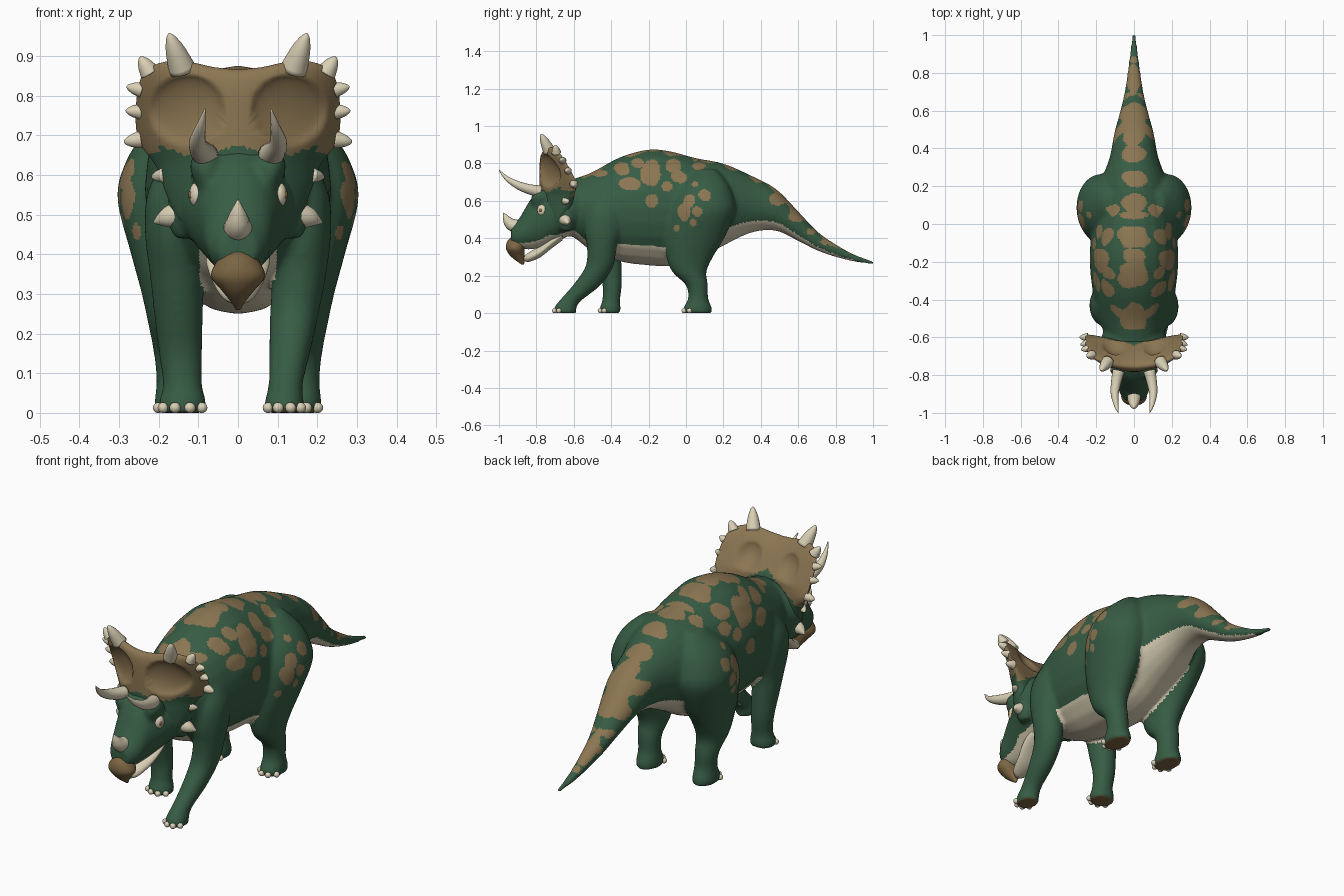
import bpy, bmesh, math
from mathutils import Vector, noise

if "Cube" in bpy.data.objects:
    bpy.data.objects.remove(bpy.data.objects["Cube"])


def material(name, rgb):
    m = bpy.data.materials.new(name)
    m.diffuse_color = (*rgb, 1)
    m.use_nodes = True
    m.node_tree.nodes["Principled BSDF"].inputs["Base Color"].default_value = m.diffuse_color
    return m


GREEN = material("skin_green", (0.038, 0.108, 0.058))
BROWN = material("patch_brown", (0.262, 0.182, 0.085))
CREAM = material("ivory", (0.70, 0.63, 0.46))
DARK = material("beak_brown", (0.20, 0.13, 0.055))


def add_object(name, bm, *mats):
    bmesh.ops.recalc_face_normals(bm, faces=bm.faces)
    me = bpy.data.meshes.new(name)
    bm.to_mesh(me)
    bm.free()
    for m in mats:
        me.materials.append(m)
    me.shade_smooth()
    ob = bpy.data.objects.new(name, me)
    bpy.context.collection.objects.link(ob)
    return ob


def spline(rows, steps=5):
    """Smooth the rows of numbers with a Catmull-Rom curve."""
    out = []
    for i in range(len(rows) - 1):
        p0, p1, p2 = rows[max(i - 1, 0)], rows[i], rows[i + 1]
        p3 = rows[min(i + 2, len(rows) - 1)]
        for k in range(steps):
            t = k / steps
            out.append([0.5 * (2*b + (c-a)*t + (2*a-5*b+4*c-d)*t*t + (3*b-a-3*c+d)*t**3)
                        for a, b, c, d in zip(p0, p1, p2, p3)])
    return out + [list(rows[-1])]


def loft(bm, sections, n=24):
    """Skin closed rings, each given as centre and two half axes."""
    rings = []
    for c, u, v in sections:
        rings.append([bm.verts.new(c + u * math.cos(2*math.pi*k/n) + v * math.sin(2*math.pi*k/n))
                      for k in range(n)])
    for a, b in zip(rings, rings[1:]):
        for k in range(n):
            bm.faces.new((a[k], a[(k+1) % n], b[(k+1) % n], b[k]))
    bm.faces.new(rings[0])
    bm.faces.new(rings[-1][::-1])


def loft_y(bm, rows):          # rows: y, z low, z high, half width
    loft(bm, [(Vector((0, y, (a+b)/2)), Vector((w, 0, 0)), Vector((0, 0, (b-a)/2)))
              for y, a, b, w in spline(rows)])


def loft_z(bm, rows):          # rows: x, y, z, half width, half depth
    loft(bm, [(Vector((x, y, z)), Vector((rx, 0, 0)), Vector((0, ry, 0)))
              for x, y, z, rx, ry in spline(rows)])


def horn(name, rows):          # rows: x, y, z, radius
    pts = spline(rows, 4)
    secs = []
    for i, p in enumerate(pts):
        t = Vector(pts[min(i+1, len(pts)-1)][:3]) - Vector(pts[max(i-1, 0)][:3])
        u = t.cross(Vector((0.3, 0.2, 1)) if abs(t.z) < t.length*0.7 else Vector((0, 1, 0))).normalized()
        secs.append((Vector(p[:3]), u * p[3], t.normalized().cross(u) * p[3]))
    bm = bmesh.new()
    loft(bm, secs, 16)
    add_object(name, bm, CREAM)


def ball(name, centre, size, mat):
    bm = bmesh.new()
    bmesh.ops.create_uvsphere(bm, u_segments=16, v_segments=10, radius=1)
    for v in bm.verts:
        v.co = Vector(a*b + c for a, b, c in zip(v.co, size, centre))
    add_object(name, bm, mat)


# Body, head and legs, fused into one skin
TORSO = [(-.66, .44, .70, .12), (-.58, .39, .725, .155), (-.5, .33, .755, .19), (-.35, .275, .835, .22),
         (-.2, .255, .875, .235), (-.08, .25, .865, .23), (.05, .28, .83, .22), (.2, .36, .80, .185),
         (.35, .43, .735, .13), (.48, .44, .665, .105), (.6, .385, .545, .073), (.7, .335, .44, .05),
         (.8, .30, .37, .035), (.9, .275, .315, .023), (1.01, .258, .276, .01)]
HEAD = [(-.54, .43, .70, .15), (-.63, .41, .71, .18), (-.70, .375, .70, .15), (-.77, .35, .665, .118),
        (-.83, .34, .61, .095), (-.89, .345, .51, .078), (-.935, .365, .46, .05)]
HIND = [(.13, .11, .77, .03, .05), (.15, .10, .70, .09, .12), (.165, .092, .63, .12, .16),
        (.175, .085, .54, .13, .178), (.17, .045, .4, .10, .16), (.165, .02, .3, .078, .125),
        (.16, .018, .22, .066, .092), (.158, .058, .15, .055, .06), (.155, .065, .08, .051, .054),
        (.155, .062, .03, .056, .076), (.155, .062, 0, .056, .076)]
FORE_AHEAD = [(.15, -.42, .64, .04, .06), (.155, -.43, .55, .075, .105), (.158, -.44, .45, .077, .105),
              (.155, -.45, .35, .068, .08), (.142, -.463, .25, .062, .075), (.13, -.53, .15, .052, .075),
              (.12, -.615, .07, .044, .06), (.117, -.645, .03, .05, .06), (.117, -.645, 0, .05, .06)]
FORE_BACK = [(-.15, -.42, .64, .04, .06), (-.155, -.43, .55, .075, .105), (-.158, -.43, .45, .077, .105),
             (-.155, -.425, .35, .068, .08), (-.15, -.41, .25, .062, .066), (-.145, -.395, .15, .055, .052),
             (-.14, -.40, .07, .05, .048), (-.14, -.405, .03, .06, .056), (-.14, -.405, 0, .06, .056)]
bm = bmesh.new()
loft_y(bm, TORSO)
loft_y(bm, HEAD)
for leg in (HIND, [(-r[0], *r[1:]) for r in HIND], FORE_AHEAD, FORE_BACK):
    loft_z(bm, leg)
    fx, fy, _, rx, ry = leg[-1]
    for a in (-0.95, -0.32, 0.32, 0.95):
        ball("toenail", (fx + rx*math.sin(a), fy - ry*math.cos(a), .013), (.014, .014, .0135), CREAM)
for s in (1, -1):              # brow and cheek swellings
    loft_z(bm, [(s*.075, -.77, .57, .03, .05), (s*.082, -.775, .62, .04, .055), (s*.085, -.775, .66, .025, .03)])
    loft_z(bm, [(s*.14, -.64, .44, .02, .03), (s*.145, -.64, .49, .035, .04), (s*.14, -.64, .56, .03, .04)])
skin = add_object("body_skin", bm)
mod = skin.modifiers.new("fuse", 'REMESH')
mod.mode, mod.voxel_size = 'VOXEL', 0.0085
mod = skin.modifiers.new("soften", 'SMOOTH')
mod.factor, mod.iterations = 0.5, 16
fused = bpy.data.meshes.new_from_object(skin.evaluated_get(bpy.context.evaluated_depsgraph_get()))
skin.modifiers.clear()
skin.data = fused
fused.materials.clear()
for m in (GREEN, BROWN, CREAM, DARK):
    fused.materials.append(m)
stretch = 0.5 / (max(v.co.y for v in fused.vertices) - 0.5)
for v in fused.vertices:       # keep the tail tip at full length
    if v.co.y > 0.5:
        v.co.y = 0.5 + (v.co.y - 0.5) * stretch
fused.shade_smooth()

# Skin colours: pale belly, brown patches, dark soles
SIDE = [(-.34, .77, .045, .035), (-.30, .69, .055, .035), (-.19, .75, .06, .065), (-.18, .60, .032, .035),
        (-.07, .79, .045, .035), (-.04, .725, .04, .03), (-.1, .68, .028, .028), (.07, .785, .035, .02),
        (-.26, .80, .035, .03), (-.47, .75, .05, .02)]
THIGH = [(.02, .605, .035, .04), (.10, .63, .033, .032), (-.01, .53, .035, .048), (.06, .545, .028, .03),
         (-.05, .455, .02, .022), (.04, .485, .02, .02), (.05, .69, .018, .015)]
TAIL = [(.49, .61, .06, .035), (.59, .515, .04, .03), (.67, .435, .025, .018), (.74, .38, .02, .015)]
SPINE = [(-.49, .08, .075), (-.27, .085, .08), (-.17, .06, .04), (-.07, .095, .055), (.05, .07, .022),
         (.11, .065, .055), (.24, .065, .045), (.37, .065, .045), (.53, .07, .11), (.76, .035, .08),
         (.87, .02, .02)]
PROFILE = spline(TORSO, 8)


def inside(a, b, spots, wobble):
    return any(((a-p)/rp)**2 + ((b-q)/rq)**2 < 1 + wobble for p, q, rp, rq in spots)


for f in fused.polygons:
    x, y, z = f.center
    n, w = f.normal, noise.noise(f.center * 15) * 0.6
    _, lo, hi, hw = min(PROFILE, key=lambda r: abs(r[0] - y))
    low = (z - (lo+hi)/2) / ((hi-lo)/2)
    on_torso = (x/hw)**2 + low**2 < 1.12 and (y > -.42 or abs(x) < .095)
    if z < .03 and n.z < -.7:
        f.material_index = 3
    elif -.6 < y < .9 and on_torso and low < (-.66 if y < .1 else -.6) and n.z < .1:
        f.material_index = 2
    elif y < -.55 and z < .45 and abs(x) < .1 and n.z < -.6:
        f.material_index = 2
    elif y > -.56 and (inside(y, z, SIDE, w) or inside(y, z, TAIL, w)
                       or abs(x) > .2 and inside(y, z, THIGH, w)
                       or n.z > .3 and inside(y, x, [(p, 0, l, h) for p, h, l in SPINE], w)):
        f.material_index = 1

# Frill: dished shield swept back at the sides, wedge-thick towards the neck
half = spline([(0, .866), (.06, .872), (.13, .886), (.2, .882), (.245, .845), (.258, .76), (.25, .685),
               (.205, .62), (.18, .55), (.14, .48), (.07, .46), (0, .455)], 4)
outline = half + [(-x, z) for x, z in half[-2:0:-1]]
CZ, STEPS = 0.70, 28


def frill_y(x, z):
    return -.778 + (x/.25)**2 * min(.19, .16 + (.69 - z)*.5)


bm = bmesh.new()
rim = None
for back in (0, 1):
    prev = None
    for i in range(STEPS, 0, -1):
        r = math.sin(i / STEPS * math.pi/2)
        if i == STEPS and rim:
            prev = rim
            continue
        ring = []
        for ox, oz in outline:
            x, z = ox*r, CZ + (oz - CZ)*r
            round_off = math.sqrt(max(0, 1 - r**6))
            d = ((abs(x) - .128)/.094)**2 + ((z - .765)/.088)**2
            dish = max(0, 1 - d)**.6 * .036
            if back:
                d = ((abs(x) - .11)/.06)**2 + ((z - .775)/.06)**2
                dish = max(0, 1 - d) * .025
                wedge = min(.1, max(0, .87 - z) * .65) * max(0, 1 - (x/.25)**2)
                offset = (.03 + wedge) * round_off - dish
            else:
                offset = dish - .03 * round_off
            ring.append(bm.verts.new((x, frill_y(x, z) + .025 + offset, z)))
        if prev:
            for k in range(len(ring)):
                j = (k+1) % len(ring)
                bm.faces.new((prev[k], prev[j], ring[j], ring[k]))
        else:
            rim = ring
        prev = ring
    bm.faces.new(prev)
frill = add_object("neck_frill", bm, GREEN, BROWN)
for f in frill.data.polygons:
    x, y, z = f.center
    edge = .66 + .012*math.cos(x*30) * (abs(x) < .2)
    if f.normal.y > .2:
        edge = .745 - abs(x)*.6
    f.material_index = int(z > edge)

# Frill studs, brow horns, eyes: mirrored pairs
STUDS = [((.14, .865), (.174, -.775, .957), .035), ((.222, .858), (.247, -.70, .898), .026),
         ((.245, .815), (.281, -.665, .823), .02), ((.248, .76), (.283, -.64, .762), .02),
         ((.245, .69), (.288, -.60, .683), .023), ((.185, .60), (.217, -.625, .595), .02)]
for s in (1, -1):
    for (x, z), tip, r in STUDS:
        a, b = Vector((s*x, frill_y(x, z) + .025, z)), Vector((s*tip[0], tip[1], tip[2]))
        m = a.lerp(b, .55)
        horn("frill_stud", [(*a, r), (*m, r*.7), (*a.lerp(b, .88), r*.35), (*b, .002)])
    horn("cheek_spike", [(s*.15, -.645, .50, .034), (s*.182, -.64, .492, .025), (s*.212, -.63, .48, .003)])
    horn("brow_horn", [(s*.082, -.78, .65, .032), (s*.095, -.84, .663, .027), (s*.102, -.90, .685, .021),
                       (s*.094, -.96, .722, .012), (s*.083, -1.0, .766, .002)])
    ball("eye", (s*.104, -.768, .55), (.02, .028, .032), CREAM)
    ball("pupil", (s*.116, -.776, .55), (.010, .011, .012), DARK)

# Nose horn, beak and lower jaw
horn("nose_horn", [(0, -.89, .458, .038), (0, -.935, .475, .033), (0, -.96, .505, .02), (0, -.975, .537, .002)])
bm = bmesh.new()
loft_z(bm, [(0, -.895, .415, .025, .03), (0, -.905, .385, .052, .05), (0, -.912, .345, .068, .05),
            (0, -.903, .31, .042, .04), (0, -.888, .283, .02, .024), (0, -.872, .26, .005, .007)])
add_object("upper_beak", bm, DARK)
bm = bmesh.new()
loft_y(bm, [(-.865, .28, .305, .012), (-.84, .274, .325, .04), (-.78, .298, .36, .062),
            (-.72, .345, .41, .08), (-.66, .39, .45, .08)])
add_object("lower_jaw", bm, CREAM)
